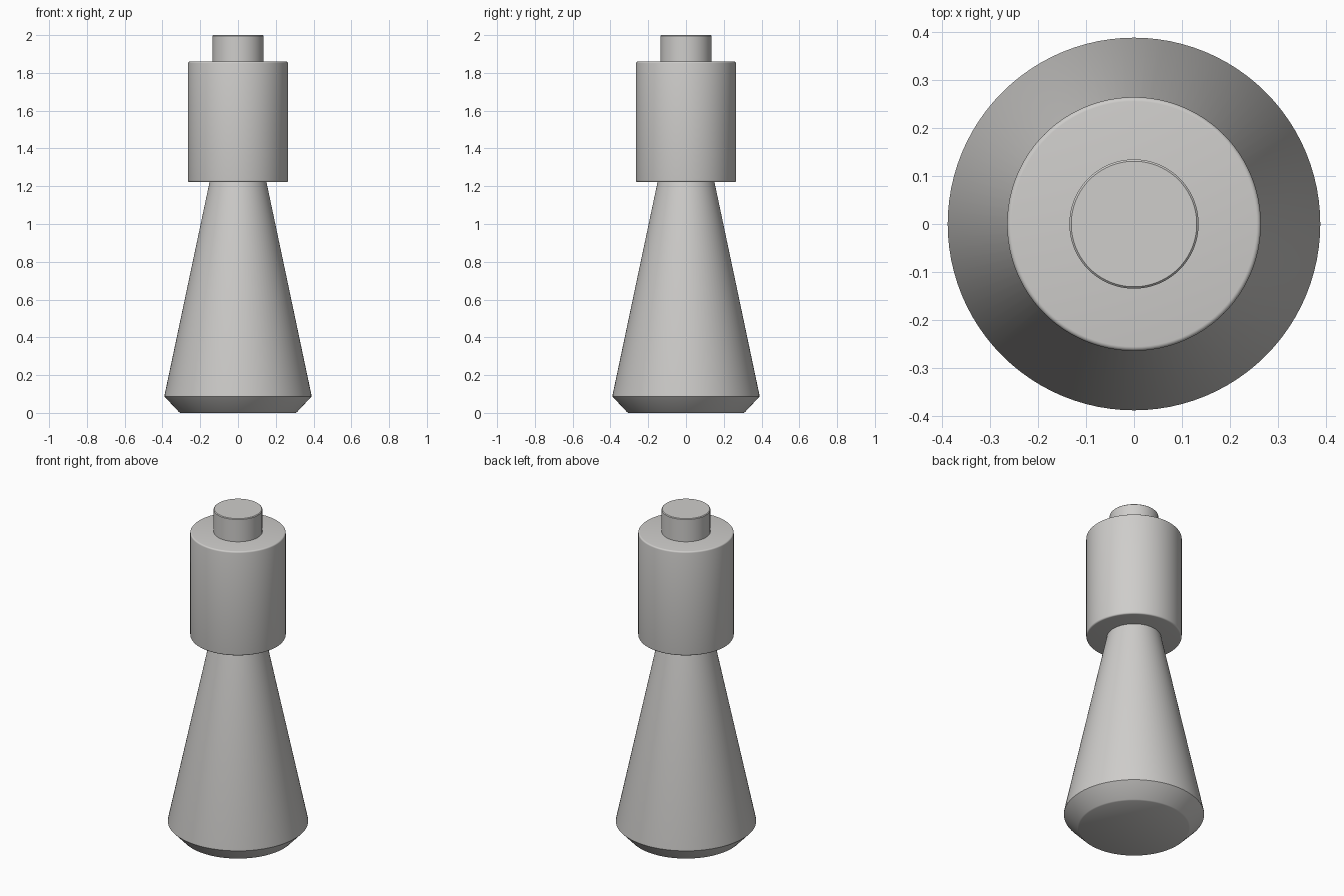
import bpy, bmesh, math

if "Cube" in bpy.data.objects:
    bpy.data.objects.remove(bpy.data.objects["Cube"])

SIDES = 96
grey = bpy.data.materials.new("light_grey")
grey.diffuse_color = (0.62, 0.61, 0.595, 1)
grey.use_nodes = True
grey.node_tree.nodes["Principled BSDF"].inputs["Base Color"].default_value = grey.diffuse_color


def lathe(name, profile):
    """Spin an (r, z) profile, running from the bottom axis to the top axis."""
    bm = bmesh.new()
    rings = []
    for r, z in profile:
        rings.append([bm.verts.new((r * math.cos(2 * math.pi * i / SIDES),
                                    r * math.sin(2 * math.pi * i / SIDES), z))
                      for i in range(SIDES)])
    for low, high in zip(rings, rings[1:]):
        for i in range(SIDES):
            j = (i + 1) % SIDES
            bm.faces.new((low[i], low[j], high[j], high[i]))
    bm.faces.new(rings[0][::-1])
    bm.faces.new(rings[-1])
    mesh = bpy.data.meshes.new(name)
    bm.to_mesh(mesh)
    bm.free()
    mesh.materials.append(grey)
    obj = bpy.data.objects.new(name, mesh)
    bpy.context.collection.objects.link(obj)
    bpy.ops.object.select_all(action='DESELECT')
    obj.select_set(True)
    bpy.context.view_layer.objects.active = obj
    bpy.ops.object.shade_smooth_by_angle(angle=math.radians(30))
    return obj


# Flared body with a chamfered foot
lathe("flared_body", [(0.305, 0), (0.312, 0.004), (0.389, 0.086), (0.389, 0.094), (0.15, 1.225)])

# Wide collar with softly rounded rims
R, B = 0.265, 0.009
rim = [(R - B + B * math.sin(a), B - B * math.cos(a))
       for a in (math.radians(d) for d in (0, 22.5, 45, 67.5, 90))]
lathe("collar", [(r, 1.222 + z) for r, z in rim] + [(r, 1.86 - z) for r, z in rim[::-1]])

# Short cap on top
lathe("top_cap", [(0.135, 1.85), (0.135, 1.996), (0.131, 2.0)])
